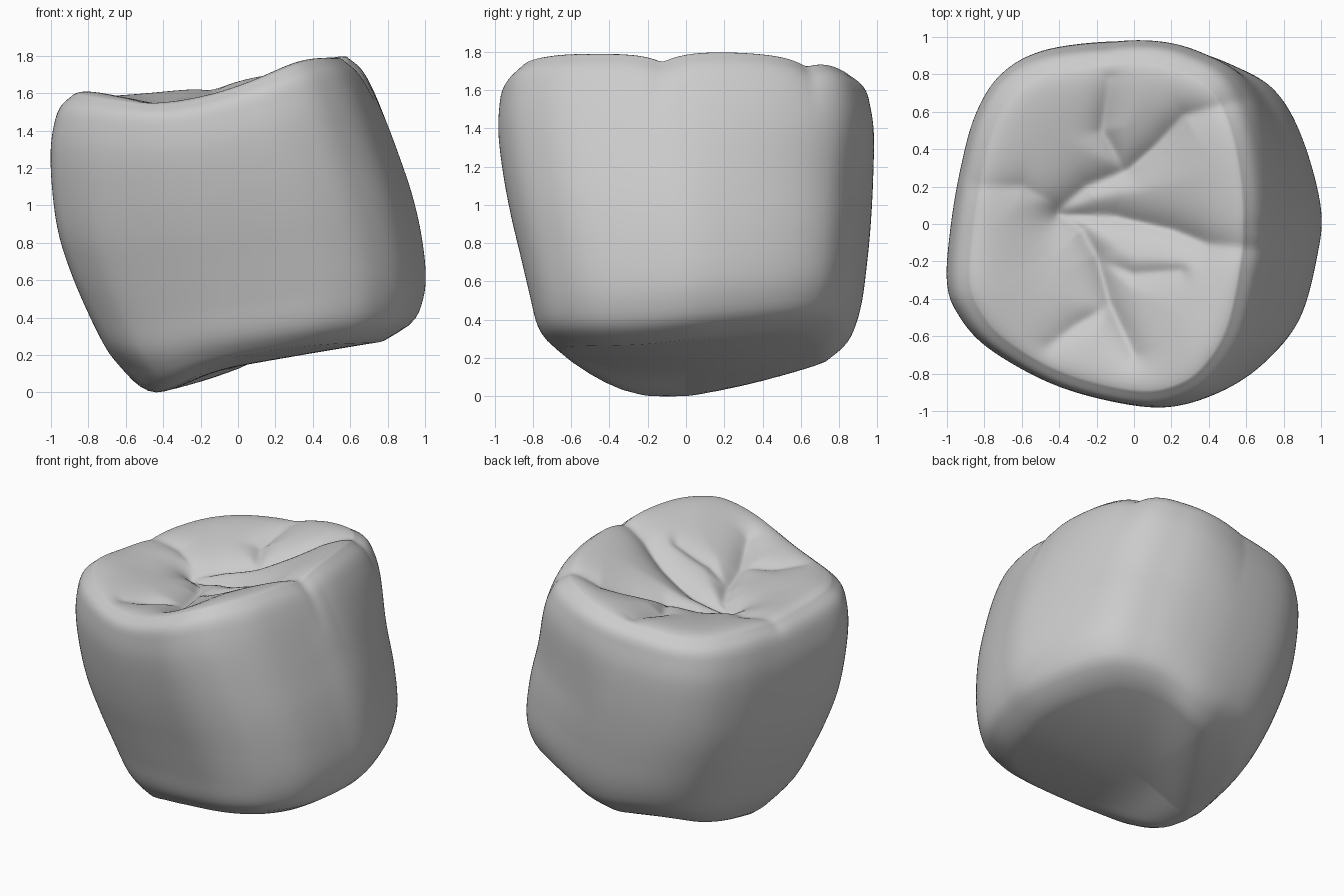
import bpy, bmesh, math
from mathutils import Vector

cube = bpy.data.objects.get("Cube")
if cube:
    bpy.data.objects.remove(cube)

STEPS, SIDE_RINGS, TOP_RINGS, BASE_RINGS = 12, 56, 52, 14

# Crown outline in a unit box, anticlockwise
OUTLINE = [
    (1.0, 0.03), (0.89, 0.465), (0.73, 0.755), (0.5, 0.9), (0.25, 0.98),
    (-0.05, 1.0), (-0.435, 0.95), (-0.68, 0.82), (-0.83, 0.6), (-0.92, 0.3),
    (-0.98, -0.03), (-1.0, -0.31), (-0.94, -0.48), (-0.77, -0.66), (-0.435, -0.84),
    (-0.1, -0.945), (0.28, -1.0), (0.55, -0.95), (0.73, -0.83), (0.88, -0.62),
    (0.97, -0.29),
]

# Side profile: level, then reach to the right-hand, left-hand, front and back
PROFILE = [
    (0.00, 0.80, -0.57, -0.66, 0.73),
    (0.05, 0.92, -0.64, -0.74, 0.82),
    (0.10, 0.97, -0.70, -0.78, 0.87),
    (0.20, 1.00, -0.78, -0.815, 0.915),
    (0.35, 0.98, -0.88, -0.865, 0.945),
    (0.50, 0.93, -0.955, -0.915, 0.965),
    (0.65, 0.855, -0.99, -0.955, 0.975),
    (0.80, 0.77, -1.00, -0.98, 0.97),
    (0.90, 0.705, -0.98, -0.975, 0.945),
    (0.96, 0.65, -0.945, -0.955, 0.915),
    (1.00, 0.58, -0.88, -0.895, 0.845),
]

# Chewing surface fissures: depth, width, path
FISSURES = [
    (0.12, 0.10, [(-0.4, 0.05), (-0.1, 0.04), (0.2, -0.03), (0.4, -0.11), (0.75, -0.14)]),
    (0.10, 0.08, [(-0.4, 0.05), (-0.28, -0.03), (-0.2, -0.17), (-0.13, -0.42), (0.0, -0.7)]),
    (0.10, 0.09, [(-0.4, 0.08), (-0.25, 0.2), (-0.03, 0.29), (0.12, 0.42), (0.27, 0.58), (0.65, 0.68)]),
    (0.08, 0.07, [(-0.05, 0.29), (-0.17, 0.5), (-0.13, 0.78)]),
    (0.05, 0.08, [(-0.4, 0.1), (-0.6, 0.2), (-0.85, 0.2)]),
    (0.06, 0.07, [(-0.15, -0.45), (-0.32, -0.55), (-0.45, -0.65)]),
    (0.06, 0.06, [(-0.18, -0.2), (0.0, -0.27), (0.25, -0.25)]),
]


def smooth(v):
    v = min(1, max(0, v))
    return v * v * (3 - 2 * v)


def bump(v, centre, width):
    return math.exp(-((v - centre) / width) ** 2)


def hermite(a, b, m0, m1, u):
    return a.lerp(b, smooth(u)) + m0 * (u * (1 - u) ** 2) - m1 * (u * u * (1 - u))


def closed_curve(points):
    pts = [Vector(p) for p in points]
    n = len(pts)
    return [hermite(pts[i], pts[(i + 1) % n], (pts[(i + 1) % n] - pts[i - 1]) / 2,
                    (pts[(i + 2) % n] - pts[i]) / 2, s / STEPS)
            for i in range(n) for s in range(STEPS)]


def reach(t):
    """Smooth interpolation of the side profile."""
    last = len(PROFILE) - 1
    i = min(last - 1, max(k for k in range(last + 1) if PROFILE[k][0] <= t))
    before, a, b, after = (PROFILE[min(last, max(0, k))] for k in range(i - 1, i + 3))
    h = b[0] - a[0]
    slope = lambda p, q: (Vector(q[1:]) - Vector(p[1:])) * h / (q[0] - p[0])
    return hermite(Vector(a[1:]), Vector(b[1:]), slope(before, b), slope(a, after),
                   (t - a[0]) / h)


UNIT = closed_curve(OUTLINE)
SEGMENTS = len(UNIT)


def section(t):
    """Outline at one level; the back left cusp fills its corner near the top."""
    xr, xl, yf, yb = reach(t)
    pts = []
    for u, v in UNIT:
        fill = 1
        if u > 0 and v > 0:
            fill += 0.16 * u * v * smooth((t - 0.5) / 0.45)
        pts.append(Vector(((xr + xl) / 2 + fill * u * (xr - xl) / 2,
                           (yb + yf) / 2 + fill * v * (yb - yf) / 2)))
    return pts


def base_z(p):
    z = 0.135 + 0.19 * p.x - 0.06 * bump(p.x, -0.4 + 0.7 * max(0, p.y), 0.2)
    z += (0.12 if p.y > -0.1 else 0.2) * (p.y + 0.1) ** 2
    z += 0.1 * max(0, p.x) * p.y + 3 * max(0, -0.42 - p.x) ** 2
    z += 1.2 * max(0, -p.x - p.y - 0.6) ** 2
    return z + 0.5 * max(0, p.y - p.x - 0.65) ** 2


def rim_z(p):
    front = smooth((-0.1 - p.y) / 0.6)
    return (1.65 + 0.19 * p.x + 0.1 * p.x ** 2
            + front * (0.03 * bump(p.x, 0.33, 0.18) - 0.055 * bump(p.x, -0.3, 0.3))
            + 0.03 * bump(p.x, -0.85, 0.25) * bump(p.y, -0.35, 0.25))


def segment_distance(p, a, b):
    d = b - a
    u = min(1, max(0, (p - a).dot(d) / d.length_squared))
    return (p - a - d * u).length


def fissure_depth(p):
    """Rounded union of all the fissures."""
    total = 0
    for depth, width, path in FISSURES:
        pts = [Vector(q) for q in path]
        d = min(segment_distance(p, a, b) for a, b in zip(pts, pts[1:]))
        total += (depth * math.exp(-math.hypot(d, 0.015) / width)) ** 4
    return total ** 0.25


bm = bmesh.new()
rings = []


def add_ring(points):
    rings.append([bm.verts.new(p) for p in points])


bottom, top = section(0), section(1)
base_mid, top_mid = Vector((0.05, 0.0)), Vector((-0.17, 0.0))

# Underside
base_centre = bm.verts.new((*base_mid, base_z(base_mid)))
for i in range(1, BASE_RINGS):
    pts = [base_mid.lerp(p, i / BASE_RINGS) for p in bottom]
    add_ring([(p.x, p.y, base_z(p)) for p in pts])

# Side walls, with the fissures running a little over the rim
for i in range(SIDE_RINGS + 1):
    t = 1 - (1 - i / SIDE_RINGS) ** 1.3
    fade = 0.5 * smooth((t - 0.7) / 0.3)
    ring = []
    for p, lo, hi in zip(section(t), bottom, top):
        z = base_z(lo) * (1 - t) + rim_z(hi) * t
        if fade:
            z -= fade * fissure_depth(p)
        ring.append((p.x, p.y, z))
    add_ring(ring)


# Chewing surface: a rounded rim, then a shallow basin between cusps
def top_z(p, s):
    crest = 0.02 * (1 - math.exp((s - 1) / 0.05))
    return (rim_z(p) + crest - 0.1 * smooth((1 - s) / 0.9)
            - fissure_depth(p) * (0.5 + 0.5 * smooth((1 - s) / 0.4)))


for i in range(1, TOP_RINGS):
    s = 1 - (i / TOP_RINGS) ** 1.2
    pts = [top_mid.lerp(p, s) for p in top]
    add_ring([(p.x, p.y, top_z(p, s)) for p in pts])
top_centre = bm.verts.new((*top_mid, top_z(top_mid, 0)))

# Skin the rings
for k in range(SEGMENTS):
    n = (k + 1) % SEGMENTS
    for a, b in zip(rings, rings[1:]):
        bm.faces.new((a[k], a[n], b[n], b[k]))
    bm.faces.new((base_centre, rings[0][n], rings[0][k]))
    bm.faces.new((top_centre, rings[-1][k], rings[-1][n]))
bmesh.ops.recalc_face_normals(bm, faces=bm.faces)
for f in bm.faces:
    f.smooth = True

# Rest the crown on the ground
low = min(v.co.z for v in bm.verts)
bmesh.ops.translate(bm, verts=bm.verts, vec=(0, 0, -low))

mesh = bpy.data.meshes.new("tooth_crown")
bm.to_mesh(mesh)
bm.free()
crown = bpy.data.objects.new("tooth_crown", mesh)
bpy.context.collection.objects.link(crown)

# Plain grey material
colour = (0.6, 0.6, 0.6, 1)
mat = bpy.data.materials.new("plain_grey")
mat.use_nodes = True
mat.diffuse_color = colour
mat.node_tree.nodes["Principled BSDF"].inputs["Base Color"].default_value = colour
mesh.materials.append(mat)
